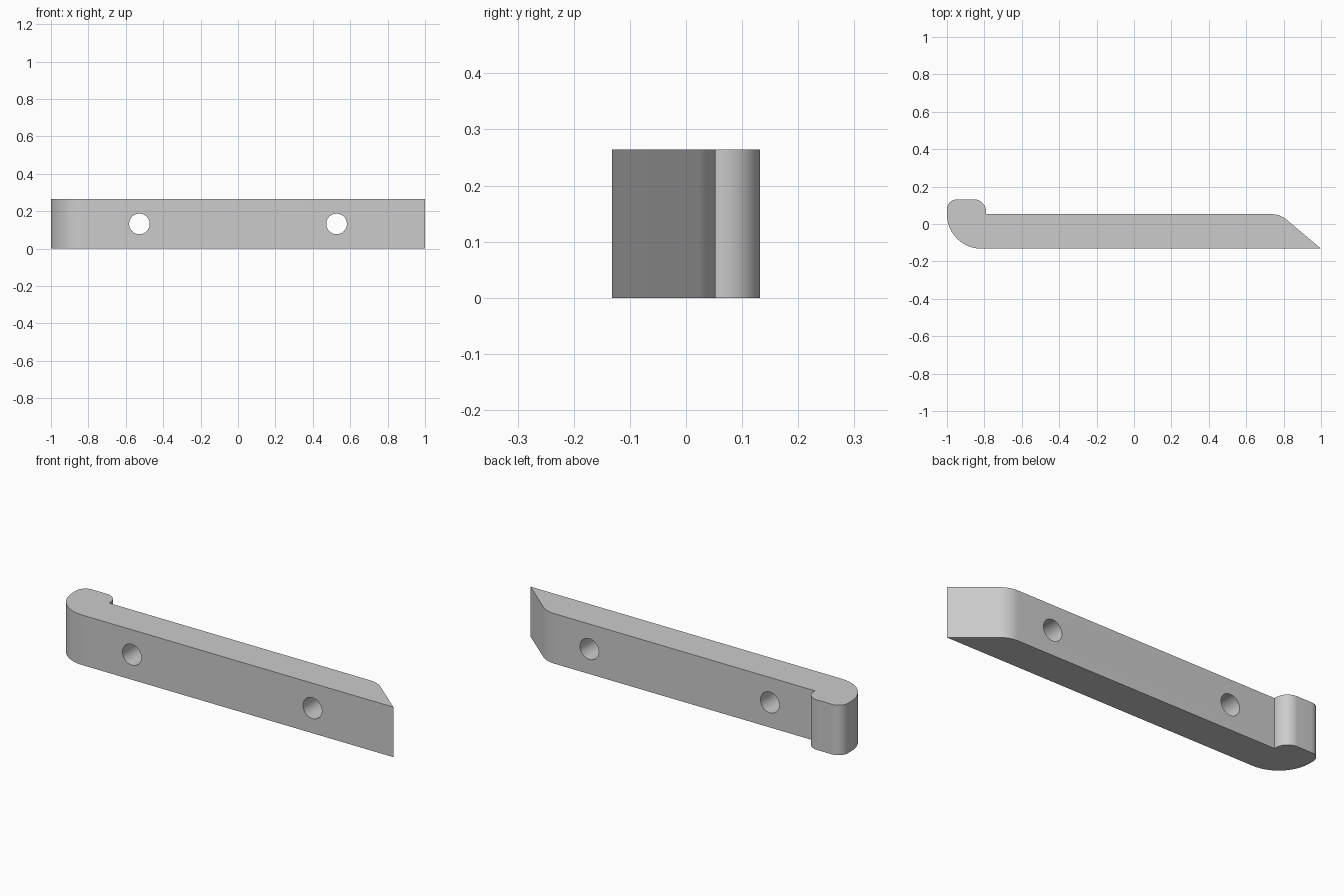
import bpy, bmesh, math
from mathutils import Vector

cube = bpy.data.objects.get("Cube")
if cube:
    bpy.data.objects.remove(cube, do_unlink=True)

HEIGHT = 0.264
HOLE_X, HOLE_RADIUS = 0.527, 0.055

grey = bpy.data.materials.new("plain grey")
grey.use_nodes = True
grey.diffuse_color = (0.6, 0.6, 0.6, 1)
grey.node_tree.nodes["Principled BSDF"].inputs["Base Color"].default_value = grey.diffuse_color


def rounded(corners):
    """Outline through (x, y, radius) corners, with each corner filleted."""
    points = []
    for i, (x, y, radius) in enumerate(corners):
        p = Vector((x, y))
        if radius == 0:
            points.append(p)
            continue
        a = (Vector(corners[i - 1][:2]) - p).normalized()
        b = (Vector(corners[(i + 1) % len(corners)][:2]) - p).normalized()
        half = a.angle(b) / 2
        centre = p + (a + b).normalized() * radius / math.sin(half)
        start = p + a * radius / math.tan(half) - centre
        end = p + b * radius / math.tan(half) - centre
        sweep = math.pi - 2 * half
        steps = max(6, round(sweep / math.radians(5)))
        for k in range(steps + 1):
            t = k / steps
            points.append(centre + (start * math.sin((1 - t) * sweep)
                                    + end * math.sin(t * sweep)) / math.sin(sweep))
    return points


# Hooked bar: plan outline, anticlockwise from the pointed end
outline = rounded([
    (1, -0.132, 0), (0.78, 0.053, 0.13),            # slanted tip
    (-0.79, 0.053, 0), (-0.79, 0.132, 0.068),       # inner side of the hook
    (-1, 0.132, 0.055), (-1, -0.132, 0.184),        # rounded heel
])
bm = bmesh.new()
base = bm.faces.new([bm.verts.new((p.x, p.y, 0)) for p in outline])
top = bmesh.ops.extrude_face_region(bm, geom=[base])["geom"]
bmesh.ops.translate(bm, vec=(0, 0, HEIGHT),
                    verts=[v for v in top if isinstance(v, bmesh.types.BMVert)])
bmesh.ops.recalc_face_normals(bm, faces=bm.faces)
mesh = bpy.data.meshes.new("hooked_bar")
bm.to_mesh(mesh)
bm.free()
mesh.materials.append(grey)
bar = bpy.data.objects.new("hooked_bar", mesh)
bpy.context.collection.objects.link(bar)

# Two screw holes through the bar
for side in (-1, 1):
    bpy.ops.mesh.primitive_cylinder_add(
        vertices=48, radius=HOLE_RADIUS, depth=1,
        location=(side * HOLE_X, 0, HEIGHT / 2), rotation=(math.pi / 2, 0, 0))
    cutter = bpy.context.object
    cutter.name = "hole_cutter"
    cutter.hide_render = True
    cutter.data.materials.append(grey)
    cut = bar.modifiers.new("screw hole", "BOOLEAN")
    cut.operation, cut.solver, cut.object = "DIFFERENCE", "EXACT", cutter
    bpy.context.view_layer.objects.active = bar
    bpy.ops.object.modifier_apply(modifier=cut.name)
    bpy.data.objects.remove(cutter, do_unlink=True)

# Smooth curved walls, crisp edges
bpy.ops.object.select_all(action="DESELECT")
bar.select_set(True)
bpy.context.view_layer.objects.active = bar
bpy.ops.object.shade_smooth_by_angle(angle=math.radians(30))
